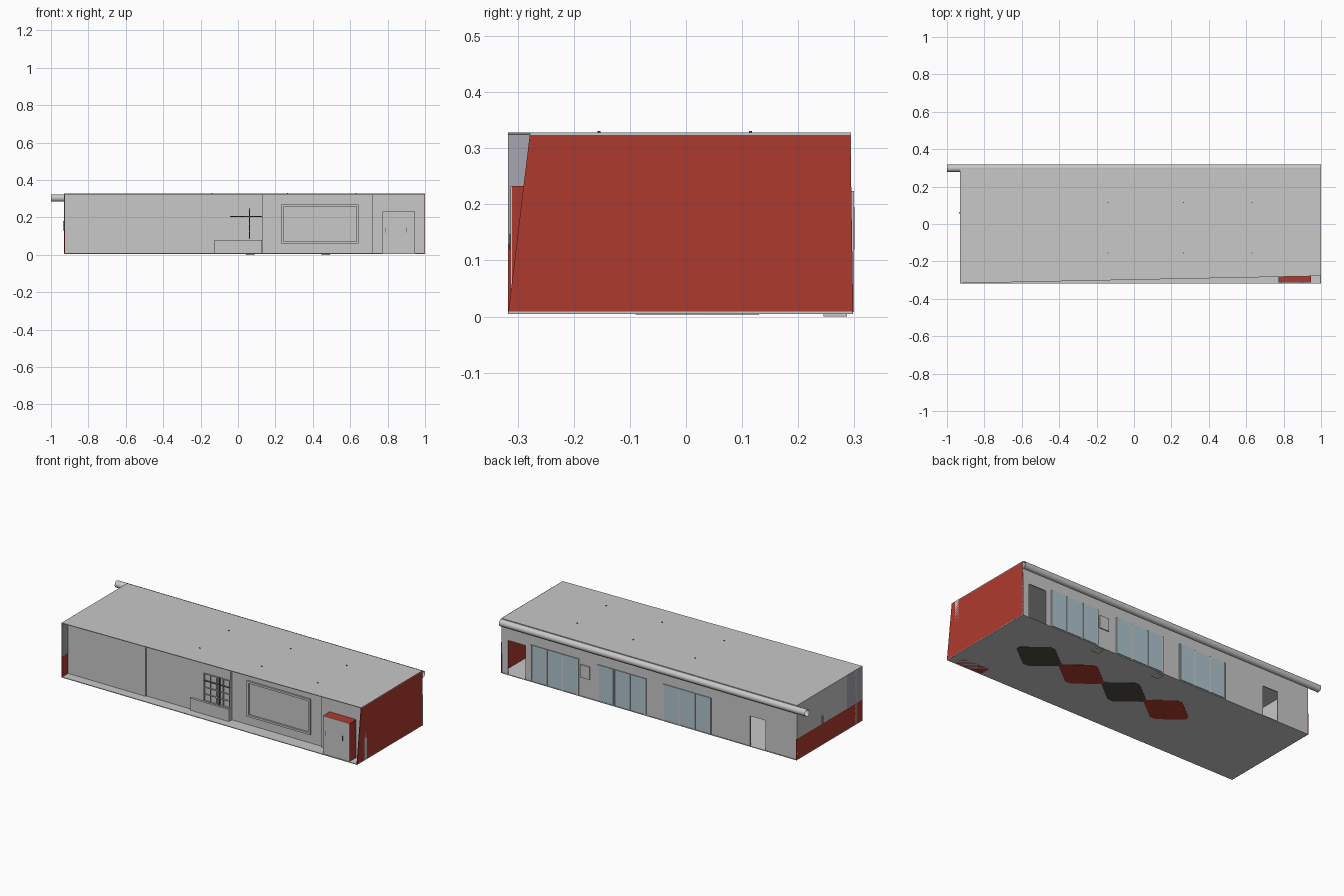
import bpy, bmesh, math
from mathutils import Vector

if "Cube" in bpy.data.objects:
    bpy.data.objects.remove(bpy.data.objects["Cube"])


def mat(name, c):
    m = bpy.data.materials.new(name)
    m.diffuse_color = (*c, 1)
    m.use_nodes = True
    m.node_tree.nodes["Principled BSDF"].inputs["Base Color"].default_value = m.diffuse_color
    return m


GREY = mat("light grey", (0.58, 0.58, 0.58))
RED = mat("brick red", (0.43, 0.042, 0.027))
MAUVE = mat("mauve grey", (0.39, 0.38, 0.435))
GLASS = mat("pale blue glass", (0.43, 0.56, 0.62))
DARK = mat("charcoal", (0.08, 0.075, 0.06))


def finish(name, bm, m):
    bmesh.ops.recalc_face_normals(bm, faces=bm.faces)
    me = bpy.data.meshes.new(name)
    bm.to_mesh(me)
    bm.free()
    me.materials.append(m)
    ob = bpy.data.objects.new(name, me)
    bpy.context.collection.objects.link(ob)
    return ob


def prism(name, pts, offset, m):
    """Extrude a flat outline of 3D points by an offset vector."""
    bm = bmesh.new()
    f = bm.faces.new([bm.verts.new(p) for p in pts])
    r = bmesh.ops.extrude_face_region(bm, geom=[f])
    bmesh.ops.translate(bm, vec=Vector(offset),
                        verts=[v for v in r["geom"] if isinstance(v, bmesh.types.BMVert)])
    return finish(name, bm, m)


def box(name, x, y, z, m):
    pts = [(x[0], y[0], z[0]), (x[1], y[0], z[0]), (x[1], y[1], z[0]), (x[0], y[1], z[0])]
    return prism(name, pts, (0, 0, z[1] - z[0]), m)


L, R, F, B, Z0, Z1 = -0.93, 1.0, -0.317, 0.297, 0.005, 0.328

# floor slab and tapered roof
box("floor", (L, R), (F, B), (Z0, 0.009), GREY)
prism("roof", [(L, F, 0.324), (R, -0.278, 0.324), (R, 0.294, 0.324), (L, 0.294, 0.324)],
      (0, 0, Z1 - 0.324), GREY)

# leaning right end wall
prism("right_wall", [(R, F, Z0), (R, 0.298, Z0), (R, 0.293, Z1), (R, -0.278, Z1)],
      (-0.004, 0, 0), RED)

# left end wall: red base, grey and mauve above
lx = (L, L + 0.004)
box("left_wall_base", lx, (F, B), (Z0, 0.13), RED)
box("left_wall_upper", lx, (-0.173, 0.294), (0.13, Z1), GREY)
box("left_wall_mauve", lx, (F, -0.173), (0.13, Z1), MAUVE)
box("left_door_handle", (L - 0.006, L), (0.055, 0.063), (0.13, 0.18), GREY)

# recessed front wall in stepped sections
for i, (a, b, y) in enumerate([(L, -0.42, -0.262), (-0.42, 0.13, -0.255),
                               (0.13, 0.72, -0.24), (0.72, R, -0.25)]):
    box(f"front_wall_{i}", (a, b), (y, -0.225), (Z0, 0.325), GREY)

# wall screen with raised frame
sx, sz, t = (0.23, 0.645), (0.06, 0.27), 0.012
for i, z in enumerate((sz[0], sz[1] - t)):
    box(f"screen_rail_{i}", sx, (-0.25, -0.238), (z, z + t), GREY)
for i, x in enumerate((sx[0], sx[1] - t)):
    box(f"screen_stile_{i}", (x, x + t), (-0.25, -0.238), (sz[0] + t, sz[1] - t), GREY)

# lattice shelf and low counter
for i in range(5):
    x, z = -0.04 + i * 0.0415, 0.085 + i * 0.04
    box(f"lattice_post_{i}", (x - 0.002, x + 0.002), (-0.262, -0.25), (0.085, 0.245), GREY)
    box(f"lattice_shelf_{i}", (-0.042, 0.128), (-0.262, -0.25), (z - 0.002, z + 0.002), GREY)
box("lattice_dark_post", (0.059, 0.063), (-0.264, -0.25), (0.085, 0.248), DARK)
box("lattice_dark_bar", (-0.042, 0.128), (-0.264, -0.25), (0.203, 0.207), DARK)
box("counter", (-0.126, 0.128), (-0.268, -0.25), (Z0, 0.08), GREY)

# front cupboard: red box with grey front and small handles
box("cupboard", (0.773, 0.947), (-0.31, -0.245), (Z0, 0.233), RED)
box("cupboard_front", (0.773, 0.947), (-0.313, -0.31), (Z0, 0.233), GREY)
for i, x in enumerate((0.79, 0.902)):
    box(f"cupboard_handle_{i}", (x - 0.002, x + 0.002), (-0.315, -0.313), (0.12, 0.147), DARK)

# back wall with two open doorways
by = (0.288, 0.294)
doors = [(-0.725, -0.625, 0.185), (0.842, 0.957, 0.208)]
start = L
for i, (a, b, h) in enumerate(doors):
    box(f"back_wall_{i}", (start, a), by, (Z0, Z1), GREY)
    box(f"door_lintel_{i}", (a, b), by, (h, Z1), GREY)
    start = b
box("back_wall_end", (start, R), by, (Z0, Z1), GREY)

# three groups of three tall windows with grey mullions
for g, c in enumerate((-0.214, 0.21, 0.65)):
    for k in (-1, 0, 1):
        x = c + k * 0.102
        box(f"window_glass_{g}_{k + 1}", (x - 0.046, x + 0.046), (0.292, 0.299), (0.012, 0.224), GLASS)
    for k in range(4):
        x = c + (k - 1.5) * 0.102
        box(f"window_mullion_{g}_{k}", (x - 0.004, x + 0.004), (0.292, 0.2995), (0.008, 0.224), GREY)

# small wall cabinet and two floor vents near the back
box("wall_cabinet", (0.42, 0.482), (0.29, 0.3), (0.12, 0.195), GREY)
for n, cx in enumerate((0.065, 0.47)):
    box(f"floor_vent_{n}", (cx - 0.023, cx + 0.023), (0.245, 0.287), (0, Z0 + 0.001), GREY)

# open gutter pipe along the back eaves
bm = bmesh.new()
bmesh.ops.create_cone(bm, cap_ends=False, segments=24, radius1=0.02, radius2=0.02, depth=2.0)
for v in bm.verts:
    v.co = Vector((v.co.z, 0.298 + v.co.x, 0.304 + v.co.y))
pipe = finish("gutter_pipe", bm, GREY)
for p in pipe.data.polygons:
    p.use_smooth = True

# diamond rugs, visible from both sides of the floor, with clipped corners
for i in range(4):
    cx, cy = 0.66 - i * 0.287, 0.02
    w, d, k = 0.15, 0.11, 0.12
    pts = []
    for sxn, syn, first in ((1, 1, 0), (-1, 1, 1), (-1, -1, 0), (1, -1, 1)):
        pair = [(cx + sxn * w * (1 - k * 0.5), cy + syn * d * k, 0.004),
                (cx + sxn * w * k, cy + syn * d, 0.004)]
        pts += pair[::-1] if first else pair
    prism(f"rug_{i}", pts, (0, 0, 0.0062), RED if i % 2 else DARK)

# hanging lamps with rods poking through the roof
for i, x in enumerate((-0.14, 0.265, 0.63)):
    for j, y in enumerate((-0.155, 0.115)):
        box(f"lamp_rod_{i}_{j}", (x - 0.003, x + 0.003), (y - 0.003, y + 0.003), (0.26, 0.331), DARK)
        box(f"lamp_shade_{i}_{j}", (x - 0.03, x + 0.03), (y - 0.03, y + 0.03), (0.245, 0.26), GREY)
